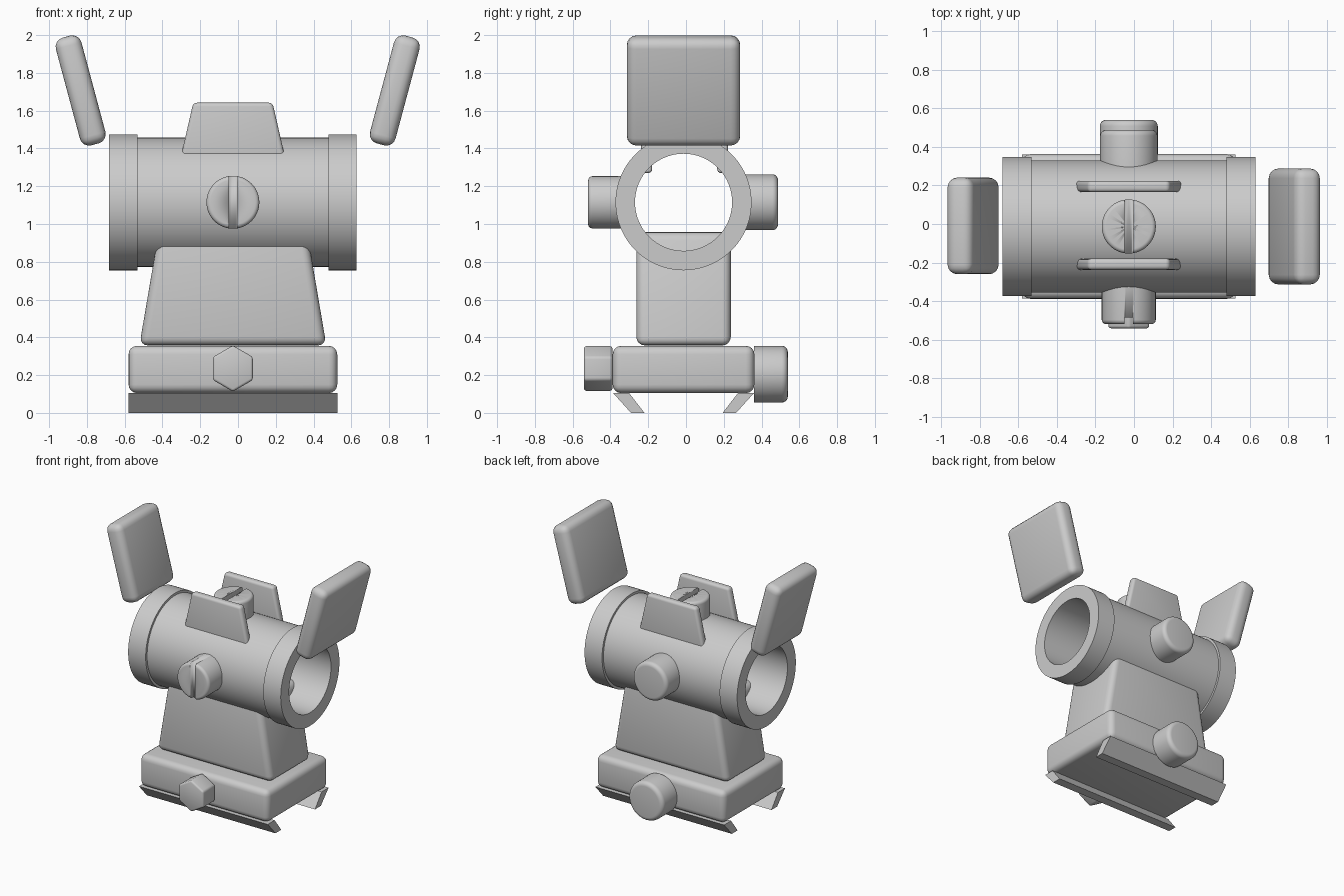
import bpy, bmesh, math
from mathutils import Matrix, Vector

if "Cube" in bpy.data.objects:
    bpy.data.objects.remove(bpy.data.objects["Cube"])

CX, CY, AXIS_Z = -0.027, -0.013, 1.115   # shared centre and tube axis height

grey = bpy.data.materials.new("plain grey")
grey.use_nodes = True
grey.diffuse_color = (0.6, 0.6, 0.6, 1)
grey.node_tree.nodes["Principled BSDF"].inputs["Base Color"].default_value = (0.6, 0.6, 0.6, 1)


def finish(bm, name, matrix=Matrix()):
    bmesh.ops.recalc_face_normals(bm, faces=bm.faces)
    mesh = bpy.data.meshes.new(name)
    bm.to_mesh(mesh)
    bm.free()
    mesh.transform(matrix)
    mesh.materials.append(grey)
    ob = bpy.data.objects.new(name, mesh)
    bpy.context.collection.objects.link(ob)
    bpy.ops.object.select_all(action='DESELECT')
    ob.select_set(True)
    bpy.context.view_layer.objects.active = ob
    bpy.ops.object.shade_smooth_by_angle(angle=math.radians(35))
    return ob


def prism(name, outline, depth, bevel=0, matrix=Matrix(), segments=4):
    """Extrude an outline along local z, centred, with rounded edges."""
    bm = bmesh.new()
    face = bm.faces.new([bm.verts.new((x, y, -depth / 2)) for x, y in outline])
    top = bmesh.ops.extrude_face_region(bm, geom=[face])["geom"]
    bmesh.ops.translate(bm, vec=(0, 0, depth),
                        verts=[v for v in top if isinstance(v, bmesh.types.BMVert)])
    bmesh.ops.recalc_face_normals(bm, faces=bm.faces)
    if bevel:
        bmesh.ops.bevel(bm, geom=bm.edges[:], offset=bevel, segments=segments,
                        profile=0.5, affect='EDGES')
    return finish(bm, name, matrix)


def rect(w, h):
    return [(-w / 2, -h / 2), (w / 2, -h / 2), (w / 2, h / 2), (-w / 2, h / 2)]


def place(direction, origin):
    """Turn local z toward a direction."""
    turn = {'x': Matrix.Rotation(math.pi / 2, 4, 'Y'),
            'front': Matrix.Rotation(math.pi / 2, 4, 'X'),
            'back': Matrix.Rotation(-math.pi / 2, 4, 'X'),
            'up': Matrix()}[direction]
    return Matrix.Translation(origin) @ turn


def lathe(name, profile, matrix, closed=False, steps=64):
    """Revolve (radius, height) points around local z."""
    bm = bmesh.new()
    vs = [bm.verts.new((r, 0, z)) for r, z in profile]
    es = [bm.edges.new(p) for p in zip(vs, vs[1:])]
    if closed:
        es.append(bm.edges.new((vs[-1], vs[0])))
    bmesh.ops.spin(bm, geom=vs + es, axis=(0, 0, 1), cent=(0, 0, 0),
                   angle=math.tau, steps=steps, use_duplicate=False)
    bmesh.ops.remove_doubles(bm, verts=bm.verts, dist=1e-5)
    return finish(bm, name, matrix)


def knob(name, radius, start, end, rim, matrix, slot=False):
    """Round knob with a softened outer rim and optional driver slot."""
    arc = [math.pi / 2 * i / 5 for i in range(6)]
    profile = [(0, start), (radius, start)]
    profile += [(radius - rim + rim * math.cos(a), end - rim + rim * math.sin(a)) for a in arc]
    ob = lathe(name, profile + [(0, end)], matrix)
    if slot:
        cutter = prism(name + "_cutter", rect(0.042, 0.5), 0.07,
                       0, matrix @ Matrix.Translation((0, 0, end)))
        cutter.hide_render = True
        mod = ob.modifiers.new("slot", 'BOOLEAN')
        mod.operation, mod.solver, mod.object = 'DIFFERENCE', 'EXACT', cutter
        bpy.context.view_layer.objects.active = ob
        bpy.ops.object.modifier_apply(modifier=mod.name)
        bpy.data.objects.remove(cutter)
    return ob


# Open tube with a raised collar at each end
R_OUT, R_TUBE, R_IN, HALF, COLLAR = 0.36, 0.342, 0.257, 0.655, 0.505
lathe("tube", [(R_IN, -HALF), (R_OUT, -HALF), (R_OUT, -COLLAR), (R_TUBE, -COLLAR),
               (R_TUBE, COLLAR), (R_OUT, COLLAR), (R_OUT, HALF), (R_IN, HALF)],
      place('x', (CX, CY, AXIS_Z)), closed=True, steps=96)

# Tapered pedestal reaching into the tube
prism("pedestal", [(-0.495, 0.357), (0.495, 0.357), (0.393, 0.957), (-0.393, 0.957)],
      0.5, 0.045, place('front', (CX, CY, 0)))

# Base block
prism("base", rect(1.105, 0.75), 0.25, 0.045, place('up', (CX, CY, 0.23)))

# Slanted rail jaws under the base
for name, s in (("front_jaw", -1), ("back_jaw", 1)):
    outline = [(s * y, z) for y, z in ((0.373, 0.105), (0.288, 0.105), (0.207, 0), (0.278, 0))]
    turn = Matrix(((0, 0, 1, CX), (1, 0, 0, CY), (0, 1, 0, 0), (0, 0, 0, 1)))
    prism(name, outline, 1.105, 0, turn)

# Trapezoid guard fins on top of the tube
for name, y in (("front_fin", -0.208), ("back_fin", 0.194)):
    prism(name, [(-0.295, 1.27), (0.295, 1.27), (0.21, 1.642), (-0.21, 1.642)],
          0.058, 0.02, place('front', (CX, y, 0)))

# Adjustment knobs around the tube
knob("front_knob", 0.14, 0.27, 0.505, 0.022, place('front', (CX, CY, AXIS_Z)), True)
knob("top_knob", 0.14, 0.27, 0.49, 0.022, place('up', (CX, CY, AXIS_Z)), True)
knob("back_knob", 0.148, 0.27, 0.5, 0.03, place('back', (CX, CY, AXIS_Z)))

# Clamp knob and hex bolt on the base
knob("clamp_knob", 0.15, 0.373, 0.552, 0.032, place('back', (CX, CY, 0.205)))
hexagon = [(0.122 * math.sin(i * math.pi / 3), 0.122 * math.cos(i * math.pi / 3)) for i in range(6)]
prism("hex_bolt", hexagon, 0.15, 0.013, place('front', (CX, -0.465, 0.235)), 3)

# Flip-up lens covers leaning outward
for name, x, y, width, tilt in (("left_cover", 0.83, -0.013, 0.6, 15),
                                ("right_cover", -0.833, -0.01, 0.5, -15)):
    prism(name, rect(0.14, width), 0.59, 0.05,
          Matrix.Translation((x, y, 1.707)) @ Matrix.Rotation(math.radians(tilt), 4, 'Y'))
